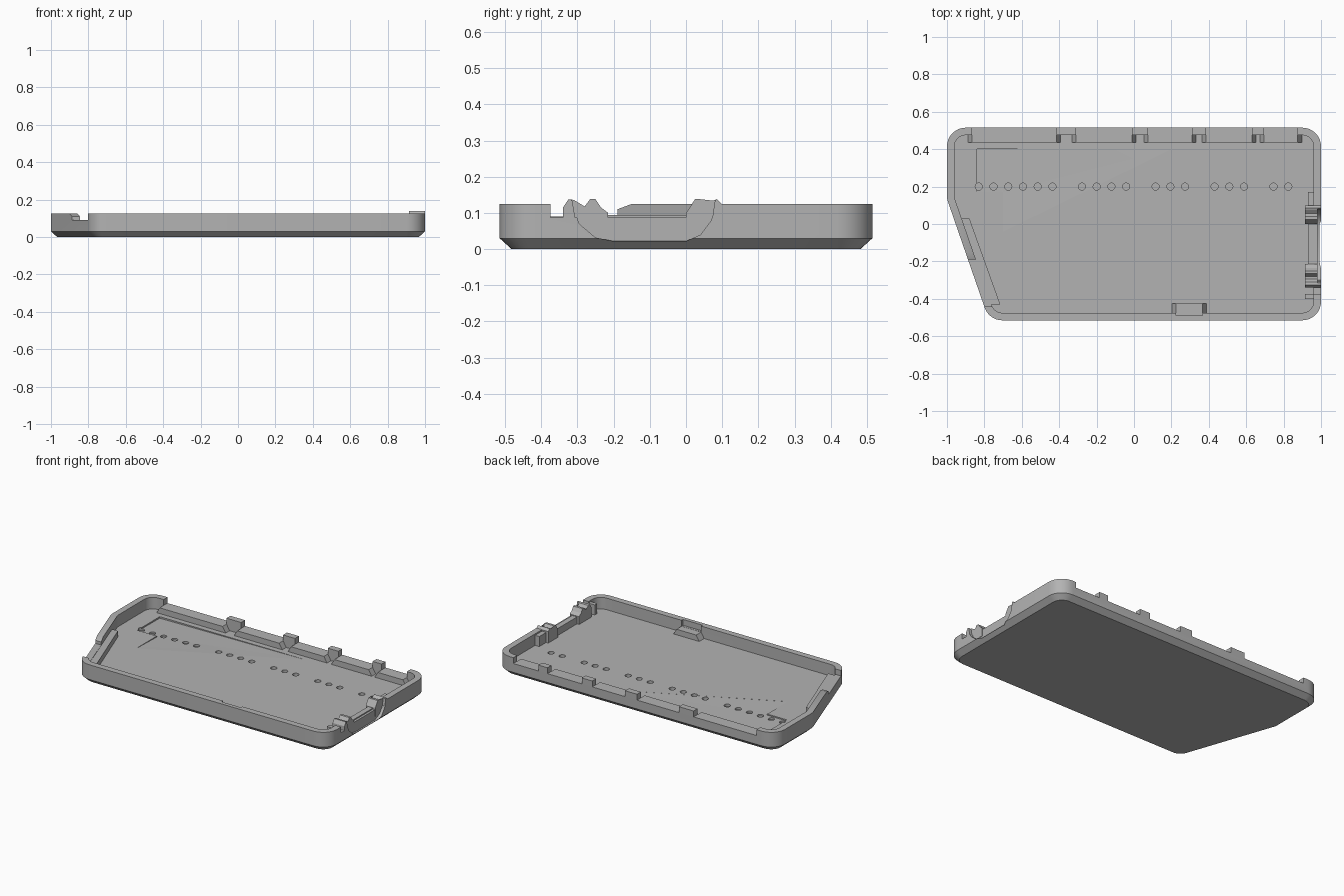
import bpy, bmesh, math
from mathutils import Vector

if "Cube" in bpy.data.objects:
    bpy.data.objects.remove(bpy.data.objects["Cube"], do_unlink=True)

GREY = (0.45, 0.45, 0.45, 1)
mat = bpy.data.materials.new("plain grey")
mat.use_nodes = True
mat.diffuse_color = GREY
mat.node_tree.nodes["Principled BSDF"].inputs["Base Color"].default_value = GREY

TOP, FLOOR, LOW, WALL = 0.125, 0.05, 0.087, 0.04
OVER = 0.3


def finish(name, bm):
    bmesh.ops.recalc_face_normals(bm, faces=bm.faces)
    me = bpy.data.meshes.new(name)
    bm.to_mesh(me)
    bm.free()
    me.materials.append(mat)
    ob = bpy.data.objects.new(name, me)
    bpy.context.collection.objects.link(ob)
    return ob


def loft(name, rings):
    """Closed solid through rings of equal length."""
    bm = bmesh.new()
    loops = [[bm.verts.new(p) for p in ring] for ring in rings]
    n = len(loops[0])
    for a, b in zip(loops, loops[1:]):
        for i in range(n):
            j = (i + 1) % n
            bm.faces.new((a[i], a[j], b[j], b[i]))
    caps = [bm.faces.new(loops[0]), bm.faces.new(loops[-1])]
    bmesh.ops.triangulate(bm, faces=[f for f in caps if n < 20])
    return finish(name, bm)


def prism(name, axis, lo, hi, pts):
    place = {"x": lambda a, b, t: (t, a, b),
             "y": lambda a, b, t: (a, t, b),
             "z": lambda a, b, t: (a, b, t)}[axis]
    return loft(name, [[place(a, b, t) for a, b in pts] for t in (lo, hi)])


def box(name, x0, x1, y0, y1, z0, z1):
    return prism(name, "z", z0, z1, [(x0, y0), (x1, y0), (x1, y1), (x0, y1)])


def cut(target, cutter):
    mod = target.modifiers.new("cut", "BOOLEAN")
    mod.operation, mod.solver, mod.object = "DIFFERENCE", "EXACT", cutter
    bpy.context.view_layer.objects.active = target
    bpy.ops.object.modifier_apply(modifier=mod.name)
    bpy.data.objects.remove(cutter, do_unlink=True)


# Tray outline: rectangle with one slanted end, all corners rounded
CORNERS = [Vector(p) for p in
           [(1, -0.515), (1, 0.515), (-1, 0.515), (-1, 0.134), (-0.775, -0.515)]]


def outline(inset, z, radius=0.1, steps=8):
    ring = []
    for i, p in enumerate(CORNERS):
        u = (p - CORNERS[i - 1]).normalized()
        v = (CORNERS[(i + 1) % len(CORNERS)] - p).normalized()
        n1, n2 = Vector((-u.y, u.x)), Vector((-v.y, v.x))
        centre = p + (n1 + n2) * radius / (1 + n1.dot(n2))
        turn = math.acos(n1.dot(n2))
        start = math.atan2(n1.y, n1.x)
        for k in range(steps + 1):
            t = start + turn * k / steps
            q = centre - Vector((math.cos(t), math.sin(t))) * (radius - inset)
            ring.append((q.x, q.y, z))
    return ring


tray = loft("tray", [outline(0.033, 0), outline(0, 0.03), outline(0, TOP),
                     outline(WALL, TOP), outline(WALL, FLOOR)])

# Back wall: lowered stretches between the tabs, each with an inner ledge
edges = [-0.865, -0.415, -0.31, -0.01, 0.075, 0.31, 0.385, 0.63, 0.695, 0.875]
for i, (a, b) in enumerate(zip(edges[::2], edges[1::2])):
    cut(tray, box("cutter", a, b, 0.42, 0.6, LOW, OVER))
    prism(f"back_ledge_{i + 1}", "y", 0.435, 0.477,
          [(a - 0.025, FLOOR - 0.005), (b + 0.025, FLOOR - 0.005), (b, LOW), (a, LOW)])

# Slanted wall: stepped cutaway and thick inner rib
cut(tray, prism("cutter", "x", -1.1, -0.72,
                [(-0.44, OVER), (-0.44, 0.09), (-0.19, 0.09),
                 (-0.19, 0.11), (-0.15, TOP), (-0.15, OVER)]))
prism("slanted_rib", "z", FLOOR - 0.005, 0.088,
      [(-0.945, 0.03), (-0.88, 0.03), (-0.715, -0.43), (-0.785, -0.43)])

# Front wall latch
cut(tray, box("cutter", 0.225, 0.365, -0.49, -0.45, LOW, OVER))
prism("front_latch", "y", -0.477, -0.425,
      [(0.2, FLOOR - 0.005), (0.39, FLOOR - 0.005), (0.365, 0.086), (0.225, 0.086)])

# Port opening in the side wall, with a scooped recess outside
cut(tray, box("cutter", 0.9, 1.1, -0.375, 0.1, 0.088, OVER))
cut(tray, prism("cutter", "x", 0.98, 1.1,
                [(-0.32, 0.14), (-0.295, 0.07), (-0.25, 0.032), (-0.2, 0.022),
                 (0, 0.022), (0.04, 0.04), (0.07, 0.08), (0.085, 0.14)]))
BASE = FLOOR - 0.005
prism("port_post_front", "x", 0.915, 0.982,
      [(-0.34, BASE), (-0.215, BASE), (-0.215, 0.1), (-0.235, 0.115), (-0.25, 0.138),
       (-0.265, 0.138), (-0.28, 0.118), (-0.295, 0.118), (-0.31, 0.136),
       (-0.325, 0.138), (-0.34, 0.115)])
prism("port_post_back", "x", 0.915, 0.982,
      [(0, BASE), (0.1, BASE), (0.1, 0.124), (0.085, 0.138), (0.075, 0.134),
       (0.055, 0.118), (0.04, 0.138), (0.025, 0.138), (0.01, 0.115), (0, 0.1)])
prism("port_tooth_front", "x", 0.975, 1.0,
      [(-0.34, 0.08), (-0.305, 0.08), (-0.315, 0.136), (-0.325, 0.138), (-0.34, 0.115)])
prism("port_tooth_back", "x", 0.975, 1.0,
      [(0.072, 0.08), (0.1, 0.08), (0.1, 0.124), (0.085, 0.138), (0.08, 0.134)])
box("port_sill", 0.93, 0.965, -0.22, 0.02, BASE, 0.095)
box("port_block_front", 0.915, 0.965, -0.4, -0.375, BASE, 0.115)
box("port_block_back", 0.93, 0.965, 0.1, 0.17, BASE, 0.115)

# Shallow tilted pocket in the floor
pocket = [(-0.84, 0.4, 0.04), (-0.84, 0.17, 0.042), (-0.7, 0.17, 0.043),
          (-0.7, -0.04, 0.0495), (0.2, 0.4, 0.0495)]
cut(tray, loft("cutter", [pocket, [(x, y, 0.08) for x, y, z in pocket]]))

# Row of small round holes, in groups
for i in range(22):
    if i not in (6, 11, 15, 19):
        cx = -0.83 + 0.0788 * i
        circle = [(cx + 0.019 * math.cos(k * math.pi / 8),
                   0.2 + 0.019 * math.sin(k * math.pi / 8)) for k in range(16)]
        cut(tray, prism("cutter", "z", 0.032, 0.08, circle))

# Smooth rounded corners, crisp edges
bpy.ops.object.select_all(action="DESELECT")
tray.select_set(True)
bpy.context.view_layer.objects.active = tray
bpy.ops.object.shade_smooth_by_angle(angle=math.radians(30))
